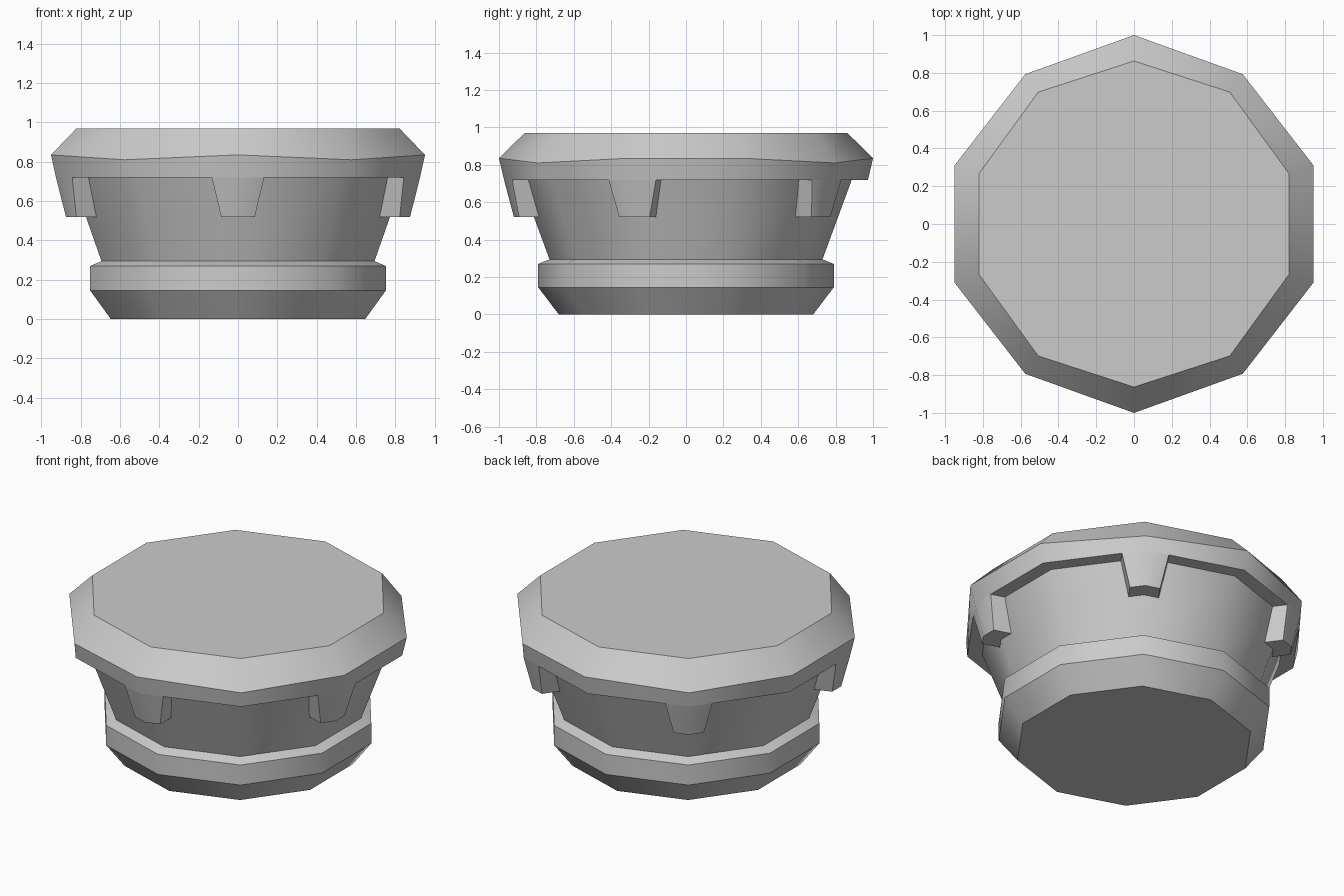
import bpy, bmesh, math
from mathutils import Vector

cube = bpy.data.objects.get("Cube")
if cube:
    bpy.data.objects.remove(cube)

SIDES = 10
GREY = (0.6, 0.6, 0.6, 1)
grey = bpy.data.materials.new("plain grey")
grey.use_nodes = True
grey.diffuse_color = GREY
grey.node_tree.nodes["Principled BSDF"].inputs["Base Color"].default_value = GREY


def corner(i, r, z=0):
    a = math.radians(90 + 360 / SIDES * i)
    return Vector((r * math.cos(a), r * math.sin(a), z))


def finish(bm, name, smooth_edge):
    """Smooth the shading, but keep every edge sharp that fails the test."""
    bmesh.ops.recalc_face_normals(bm, faces=bm.faces)
    for f in bm.faces:
        f.smooth = True
    for e in bm.edges:
        e.smooth = smooth_edge(e)
    mesh = bpy.data.meshes.new(name)
    bm.to_mesh(mesh)
    bm.free()
    mesh.materials.append(grey)
    ob = bpy.data.objects.new(name, mesh)
    bpy.context.collection.objects.link(ob)


def is_upright(e):
    """True for edges running along the profile, not round a ring."""
    a, b = (v.co.xy for v in e.verts)
    return abs(a.angle(b, 0)) < 0.1


def turned(name, profile, dips=()):
    """Ten-sided lathe; dips lists (ring, corner) pairs pulled in and down."""
    bm = bmesh.new()
    rings = []
    for k, (r, z) in enumerate(profile):
        rings.append([bm.verts.new(corner(i, r - 0.02, z - 0.025) if (k, i) in dips
                                   else corner(i, r, z)) for i in range(SIDES)])
    for a, b in zip(rings, rings[1:]):
        for i in range(SIDES):
            j = (i + 1) % SIDES
            bm.faces.new((a[i], a[j], b[j], b[i]))
    bm.faces.new(rings[0])
    bm.faces.new(rings[-1])
    finish(bm, name, is_upright)


# Stem: chamfered foot, collar and flaring neck
turned("stem", [(0.68, 0), (0.79, 0.145), (0.79, 0.27), (0.73, 0.295), (0.89, 0.73)])

# Lid: undercut lip, uneven rim and bevelled top
turned("lid", [(0.87, 0.72), (0.973, 0.72), (1, 0.835), (0.863, 0.97)],
       [(2, i) for i in (1, 4, 6, 9)])


def tab(name, i):
    """Tapered tab wrapped round one corner of the lid."""
    bm = bmesh.new()
    inward = corner(i, -0.12)
    rows = []
    for r, z, half in ((0.973, 0.72, 0.14), (0.92, 0.52, 0.09)):
        mid = corner(i, r, z)
        sides = [mid + (corner(i + s, r, z) - mid).normalized() * half for s in (-1, 1)]
        outer = [sides[0], mid, sides[1]]
        rows.append([bm.verts.new(p) for p in outer + [p + inward for p in reversed(outer)]])
    top, low = rows
    for k in range(6):
        j = (k + 1) % 6
        bm.faces.new((top[k], top[j], low[j], low[k]))
    bm.faces.new(low)
    bm.faces.new(top)
    ridge = {top[1], low[1]}
    finish(bm, name, lambda e: set(e.verts) == ridge)


# Five tabs, one on every second corner
for n in range(5):
    tab(f"tab_{n + 1}", 2 * n + 1)
